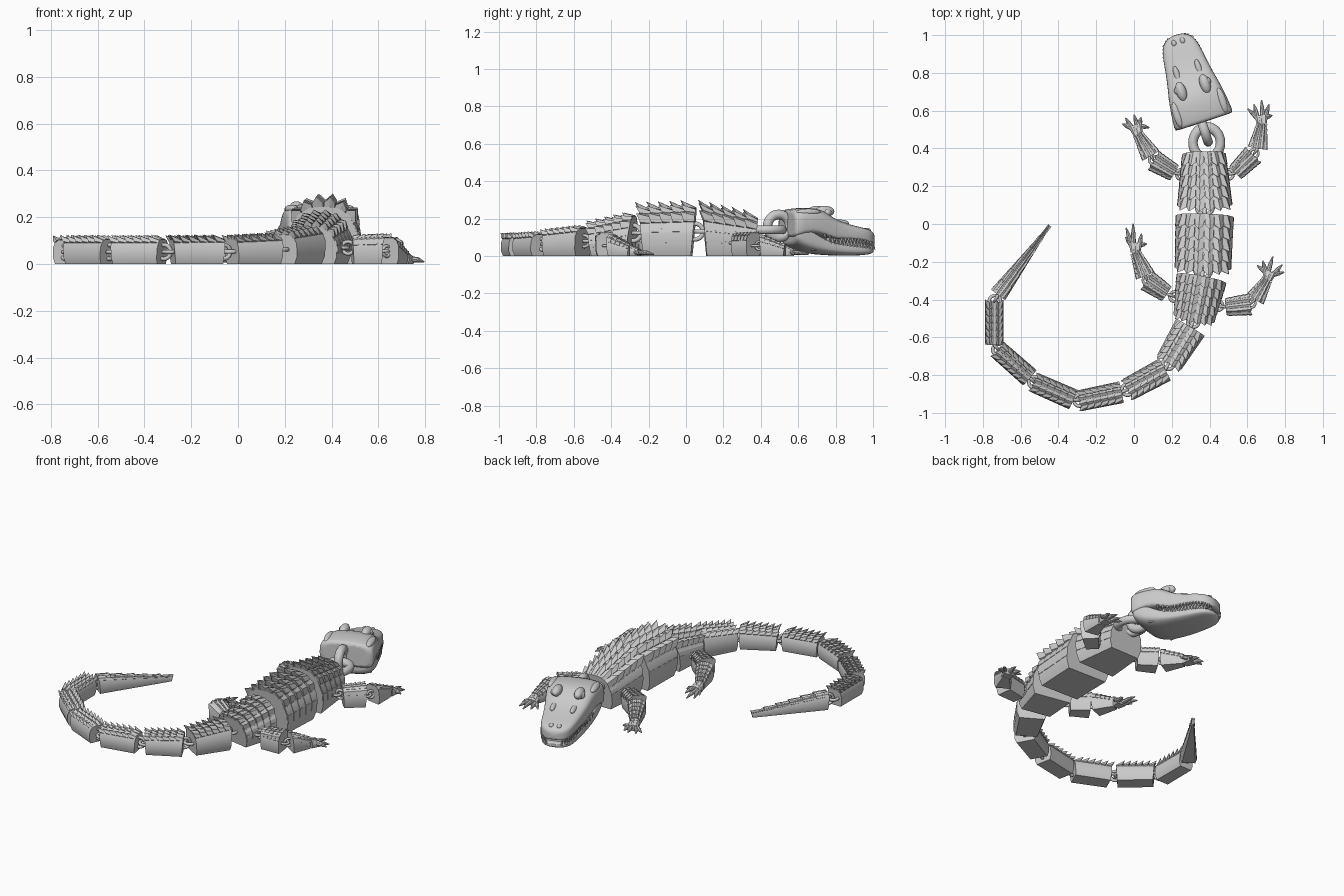
import bpy, bmesh, math
from mathutils import Vector, Matrix

if "Cube" in bpy.data.objects:
    bpy.data.objects.remove(bpy.data.objects["Cube"])

# Half cross-sections, from top centre round to the belly (unit width, unit height)
TORSO = [(0, 1), (.42, .98), (.78, .84), (1, .52), (1, .2), (.88, 0)]
TAIL = [(0, 1), (.5, 1), (.85, .88), (1, .68), (1, .25), (.82, 0)]


def finish(bm, name, angle=30):
    bmesh.ops.recalc_face_normals(bm, faces=bm.faces)
    me = bpy.data.meshes.new(name)
    bm.to_mesh(me)
    bm.free()
    ob = bpy.data.objects.new(name, me)
    bpy.context.collection.objects.link(ob)
    bpy.ops.object.select_all(action='DESELECT')
    ob.select_set(True)
    bpy.context.view_layer.objects.active = ob
    bpy.ops.object.shade_smooth_by_angle(angle=math.radians(angle))
    return ob


def add_loft(bm, rings):
    vs = [[bm.verts.new(p) for p in ring] for ring in rings]
    n = len(vs[0])
    for a, b in zip(vs, vs[1:]):
        for i in range(n):
            bm.faces.new((a[i], a[(i + 1) % n], b[(i + 1) % n], b[i]))
    bm.faces.new(vs[0])
    bm.faces.new(vs[-1])


def add_cone(bm, a, b, r1, r2, n=8):
    a, b = Vector(a), Vector(b)
    d = b - a
    m = Matrix.Translation((a + b) / 2) @ d.to_track_quat('Z', 'Y').to_matrix().to_4x4()
    bmesh.ops.create_cone(bm, cap_ends=True, segments=n, radius1=r1, radius2=r2,
                          depth=d.length, matrix=m)


def ring(name, loc, R, r, rot=(0, 0, 0), scale=(1, 1, 1)):
    bpy.ops.mesh.primitive_torus_add(location=loc, rotation=rot, major_radius=R, minor_radius=r,
                                     major_segments=28, minor_segments=10)
    ob = bpy.context.object
    ob.name, ob.scale = name, scale
    bpy.ops.object.shade_smooth()


def link(name, a, b, z, R, r):
    # two interlocked loops, one flat and one upright
    a, b = Vector(a), Vector(b)
    d = b - a
    d.normalize()
    p = (a + b) / 2
    ring(name + "_flat_loop", (*(p - d * R * .5), z), R, r)
    ring(name + "_upright_loop", (*(p + d * R * .5), z), R, r,
         (math.pi / 2, 0, math.atan2(d.y, d.x)))


def armour(name, p0, p1, w, h, prof, cols, rows, cover, spikes, inset=.01, side=False):
    """Body block from p0 to p1 covered with keeled, backward-leaning scales."""
    p0, p1 = Vector(p0), Vector(p1)
    L = (p1 - p0).length
    d = (p1 - p0) / L
    back, across = Vector((d.x, d.y, 0)), Vector((d.y, -d.x, 0))
    seg = [math.dist(a, b) for a, b in zip(prof, prof[1:])]

    def place(x, z, t):
        along = L * t + inset * (1 - 2 * t) * (1 - z)
        ww, hh = w[0] + (w[1] - w[0]) * t, h[0] + (h[1] - h[0]) * t
        return Vector((p0.x, p0.y, 0)) + back * along + across * x * ww + Vector((0, 0, z * hh))

    def surf(a, t, lift=0, lean=0):
        left, i = abs(a) * sum(seg), 0
        while i < len(seg) - 1 and left > seg[i]:
            left -= seg[i]
            i += 1
        f = left / seg[i]
        x = prof[i][0] + (prof[i + 1][0] - prof[i][0]) * f
        z = prof[i][1] + (prof[i + 1][1] - prof[i][1]) * f
        x = math.copysign(x, a)
        n = (across * x * .9 + Vector((0, 0, max(z - .3, 0) * 1.3 + .02))).normalized()
        return place(x, z, t) + n * lift + back * lean

    outline = prof + [(-x, z) for x, z in prof[:0:-1]]
    bm = bmesh.new()
    add_loft(bm, [[place(x, z, t) for x, z in outline] for t in (0, .5, 1)])
    finish(bm, name + "_body", 25)

    bm = bmesh.new()

    def scale(a0, a1, t0, t1, edge, spike):
        am = (a0 + a1) / 2
        v = [bm.verts.new(p) for p in (
            surf(a0, t0, .001), surf(am, t0, .004), surf(a1, t0, .001),
            surf(a0, t1, edge), surf(am, t1, spike, spike * .55), surf(a1, t1, edge),
            surf(a0, t1, -.003), surf(am, t1, -.003), surf(a1, t1, -.003))]
        for f in ((0, 1, 4, 3), (1, 2, 5, 4), (3, 4, 7, 6), (4, 5, 8, 7),
                  (0, 3, 6), (2, 8, 5), (0, 6, 7, 8, 2, 1)):
            bm.faces.new([v[i] for i in f])

    for c in range(cols):
        a0, a1 = (-cover + 2 * cover * (c + k) / cols for k in (0, 1))
        sp = spikes[int(abs(c - (cols - 1) / 2))]
        for r in range(rows):
            scale(a0 + .006, a1 - .006, r / rows, (r + .97) / rows, sp * .35, sp)
    if side:  # flat flank scales
        for s in (-1, 1):
            for k in range(2):
                for r in range(rows):
                    a0 = cover + .01 + k * .13
                    scale(s * a0, s * (a0 + .12), r / rows, (r + .94) / rows, .004, .006)
    finish(bm, name + "_scales", 15)


# Torso blocks: front, back, half widths, heights
torso = [
    ("chest", (.37, .385), (.375, .085), (.112, .142), (.20, .262), (.042, .036, .034)),
    ("belly", (.375, .055), (.365, -.25), (.15, .145), (.258, .245), (.045, .036, .034)),
    ("hips", (.36, -.275), (.315, -.515), (.13, .105), (.215, .16), (.03, .026, .022)),
]
for n, a, b, w, h, sp in torso:
    armour(n, a, b, w, h, TORSO, 6, 5, .56, sp, .025, True)

# Tail blocks
tail = [
    ((.30, -.545), (.185, -.735), (.088, .075), (.148, .125)),
    ((.165, -.77), (-.03, -.875), (.066, .062), (.115, .105)),
    ((-.065, -.89), (-.285, -.935), (.058, .056), (.105, .104)),
    ((-.32, -.93), (-.525, -.84), (.056, .054), (.104, .103)),
    ((-.55, -.815), (-.715, -.67), (.054, .052), (.104, .103)),
    ((-.74, -.64), (-.74, -.415), (.05, .048), (.103, .10)),
    ((-.72, -.375), (-.447, -.01), (.047, .006), (.098, .03)),
]
for i, (a, b, w, h) in enumerate(tail):
    last = i == len(tail) - 1
    armour(f"tail_{i + 1}", a, b, w, h, TAIL, 4, 6, .48, (.012, .012) if last else (.022, .03), .008)

# Joints along the spine
spine = [(a, b, h) for _, a, b, w, h, _ in torso] + [(a, b, h) for a, b, w, h in tail]
for i, (s, t) in enumerate(zip(spine, spine[1:])):
    link(f"spine_joint_{i + 1}", s[1], t[0], s[2][1] * .5, .042 if i < 2 else .03, .012 if i < 2 else .009)

# Legs: shoulder, elbow, elbow, wrist, palm end, finger tips
legs = {
    "front_left_leg": [(.215, .27), (.105, .335), (.09, .36), (.022, .475), (.005, .525),
                       [(-.062, .53), (-.045, .562), (0, .578), (.037, .565), (.082, .51)]],
    "front_right_leg": [(.535, .27), (.63, .365), (.655, .40), (.677, .53), (.673, .575),
                        [(.602, .61), (.635, .635), (.675, .656), (.715, .635), (.732, .575)]],
    "back_left_leg": [(.175, -.37), (.07, -.30), (.06, -.275), (.008, -.15), (.008, -.10),
                      [(-.045, -.07), (-.042, -.02), (-.005, .003), (.04, -.05), (.068, -.105)]],
    "back_right_leg": [(.485, -.44), (.615, -.425), (.64, -.40), (.705, -.295), (.72, -.25),
                       [(.652, -.22), (.682, -.195), (.735, -.172), (.785, -.215), (.795, -.255)]],
}
hip_at = {"front_left_leg": (.26, .26), "front_right_leg": (.49, .26),
          "back_left_leg": (.23, -.39), "back_right_leg": (.43, -.43)}
for n, (s, e0, e1, wr, pe, tips) in legs.items():
    armour(n + "_upper", s, e0, (.045, .056), (.115, .12), TAIL, 5, 5, .6, (.01, .012, .012), .006)
    armour(n + "_lower", e1, wr, (.052, .026), (.112, .055), TAIL, 5, 5, .6, (.009, .009, .009), .006)
    armour(n + "_palm", wr, pe, (.026, .036), (.055, .034), TAIL, 3, 3, .5, (.004, .004), 0)
    link(n + "_elbow", e0, e1, .055, .022, .007)
    link(n + "_shoulder", hip_at[n], s, .07, .026, .008)
    bm = bmesh.new()
    base, d = Vector((*pe, .02)), (Vector(pe) - Vector(wr)).normalized()
    side = Vector((d.y, -d.x, 0))
    for i, t in enumerate(tips):
        tip = Vector((*t, .009))
        off = side * max(-.026, min(.026, (tip - base).dot(side)))
        root = base + off * .8 - Vector((d.x, d.y, 0)) * .012
        mid = root.lerp(tip, .55) + Vector((0, 0, .004))
        add_cone(bm, root, mid, .014, .011)
        add_cone(bm, mid, tip, .0115, .003)
        bmesh.ops.create_icosphere(bm, subdivisions=1, radius=.0125, matrix=Matrix.Translation(mid))
    finish(bm, n + "_fingers", 40)

# Neck chain
ring("neck_flat_loop", (.385, .43, .14), .073, .025, scale=(1, 1.12, 1))
ring("neck_upright_loop", (.373, .495, .16), .062, .026, (math.pi / 2, 0, math.radians(108)))

# Head, built along +y then turned into place
place_head = Matrix.Translation((.372, .54, 0)) @ Matrix.Rotation(math.radians(18), 4, 'Z')


def jaw(name, sections, power):
    rings = []
    for y, w, zb, zt in sections:
        pts = []
        for i in range(24):
            a = 2 * math.pi * i / 24
            c, s = math.cos(a), math.sin(a)
            p = power if (s > 0) == (name == "upper_head") else .3
            pts.append((w * math.copysign(abs(c) ** p, c), y,
                        (zb + zt) / 2 + (zt - zb) / 2 * math.copysign(abs(s) ** p, s)))
        rings.append(pts)
    bm = bmesh.new()
    add_loft(bm, rings)
    ob = finish(bm, name, 50)
    ob.matrix_world = place_head
    ob.modifiers.new("round", 'SUBSURF').levels = 1


upper = [(0, .162, .10, .248), (.004, .163, .10, .25), (.10, .155, .13, .262), (.18, .141, .105, .25),
         (.235, .128, .085, .205), (.32, .113, .088, .172), (.40, .103, .082, .156),
         (.45, .085, .068, .143), (.475, .055, .062, .128), (.486, .02, .07, .11)]
lower = [(.005, .148, .065, .17), (.009, .15, .062, .17), (.05, .15, .03, .165), (.12, .14, .012, .125),
         (.2, .126, .005, .075), (.3, .111, 0, .06), (.4, .098, .002, .05),
         (.45, .078, .008, .045), (.47, .05, .014, .042), (.48, .02, .02, .038)]
jaw("upper_head", upper, .62)
jaw("lower_jaw", lower, .75)


def sample(sections, y):
    for a, b in zip(sections, sections[1:]):
        if a[0] <= y <= b[0]:
            f = (y - a[0]) / (b[0] - a[0])
            return [p + (q - p) * f for p, q in zip(a, b)]


# Teeth, eye ridges, eyes and nostrils
bm, eyes, gum = bmesh.new(), bmesh.new(), bmesh.new()
for s in (-1, 1):
    for i in range(15):
        y = .17 + .295 * (i / 14) ** .85
        u, l = sample(upper, y), sample(lower, y)
        add_cone(bm, (s * (u[1] - .008), y, u[2] + .008), (s * (u[1] - .004), y, u[2] - .022), .009, .001, 6)
        add_cone(bm, (s * (l[1] - .01), y + .008, l[3] - .008), (s * (l[1] - .008), y + .008, l[3] + .022), .008, .001, 6)
    for loc, size in (((.066, .19, .238), (.028, .055, .03)), ((.078, .2, .232), (.024, .024, .022)),
                      ((.024, .445, .138), (.014, .018, .012)), ((.06, .27, .175), (.018, .06, .02)),
                      ((.125, .08, .235), (.022, .07, .018))):
        m = Matrix.Translation((s * loc[0], loc[1], loc[2])) @ Matrix.Diagonal((*size, 1))
        bmesh.ops.create_uvsphere(eyes, u_segments=16, v_segments=10, radius=1, matrix=m)
# Mouth lining between the jaws
add_loft(gum, [[(x * sample(lower, y)[1] * .85, y, z) for x, z in ((-1, .03), (1, .03), (1, .1), (-1, .1))]
               for y in (.1, .2, .3, .4, .45)])
for b, n in ((bm, "teeth"), (eyes, "eye_ridges_and_nostrils"), (gum, "mouth_lining")):
    finish(b, n, 45).matrix_world = place_head
